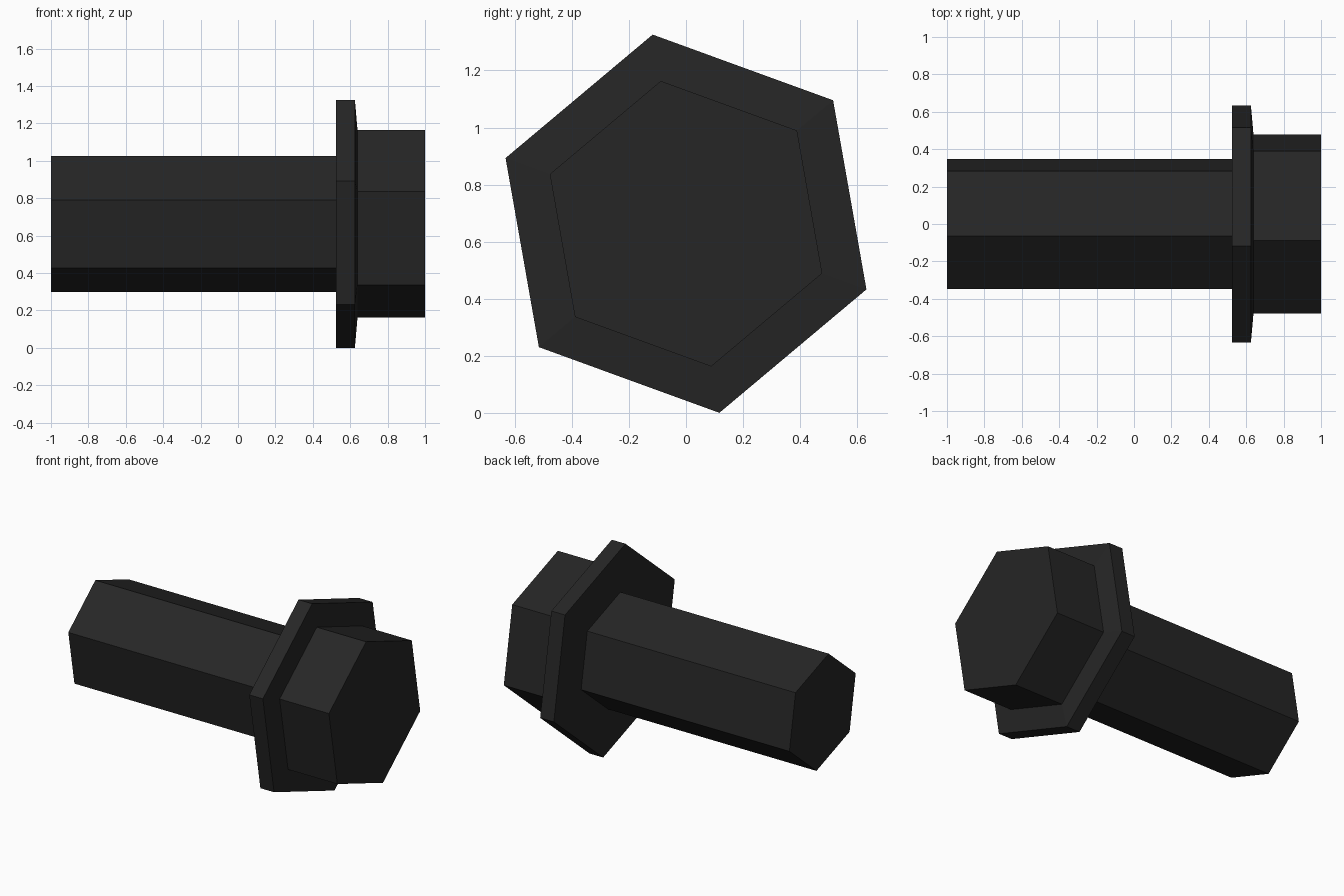
import bpy, bmesh, math

if "Cube" in bpy.data.objects:
    bpy.data.objects.remove(bpy.data.objects["Cube"])

SIDES = 6
TWIST = math.radians(40)   # rotation of the hexagon about the bolt axis
AXIS_Z = 0.663             # height of the bolt axis

steel = bpy.data.materials.new("dark steel")
steel.diffuse_color = (0.019, 0.019, 0.019, 1)
steel.use_nodes = True
steel.node_tree.nodes["Principled BSDF"].inputs["Base Color"].default_value = steel.diffuse_color


def hex_loft(name, profile):
    """Loft hexagon rings along x from (x, radius) pairs, capped at both ends."""
    bm = bmesh.new()
    rings = []
    for x, r in profile:
        angles = [TWIST + math.tau * i / SIDES for i in range(SIDES)]
        rings.append([bm.verts.new((x, r * math.cos(a), AXIS_Z + r * math.sin(a)))
                      for a in angles])
    for a, b in zip(rings, rings[1:]):
        for i in range(SIDES):
            j = (i + 1) % SIDES
            bm.faces.new((a[i], a[j], b[j], b[i]))
    bm.faces.new(rings[0])
    bm.faces.new(rings[-1])
    bmesh.ops.recalc_face_normals(bm, faces=bm.faces)
    mesh = bpy.data.meshes.new(name)
    bm.to_mesh(mesh)
    bm.free()
    mesh.materials.append(steel)
    obj = bpy.data.objects.new(name, mesh)
    bpy.context.collection.objects.link(obj)
    return obj


# Shank, ending flush against the flange
hex_loft("shank", [(-1.0, 0.369), (0.525, 0.369)])

# Flange with slightly sloped face, stepping into the hex head
hex_loft("flanged_head", [(0.525, 0.673), (0.625, 0.673),
                          (0.639, 0.508), (1.0, 0.508)])
